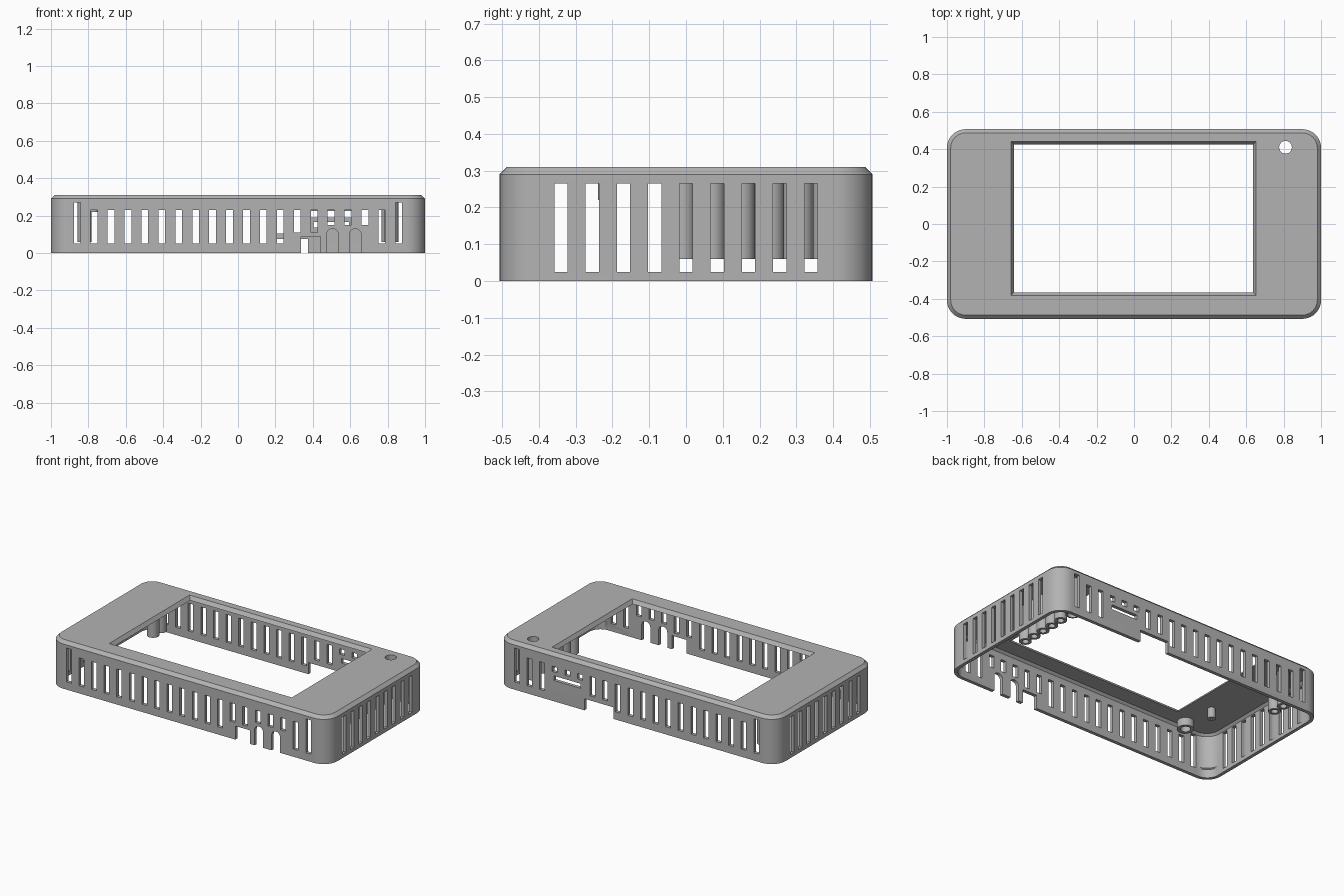
import bpy, bmesh
from math import sin, cos, pi, radians

cube = bpy.data.objects.get("Cube")
if cube:
    bpy.data.objects.remove(cube, do_unlink=True)

grey = bpy.data.materials.new("mid_grey")
grey.use_nodes = True
COLOUR = (0.45, 0.45, 0.45, 1)
grey.diffuse_color = COLOUR
grey.node_tree.nodes["Principled BSDF"].inputs["Base Color"].default_value = COLOUR


def finish(name, bm):
    bmesh.ops.recalc_face_normals(bm, faces=bm.faces)
    mesh = bpy.data.meshes.new(name)
    bm.to_mesh(mesh)
    bm.free()
    mesh.materials.append(grey)
    ob = bpy.data.objects.new(name, mesh)
    bpy.context.collection.objects.link(ob)
    return ob


def add_loft(bm, loops, closed=False):
    """Join equal loops of points into a solid, capped or closed on itself."""
    rows = [[bm.verts.new(p) for p in loop] for loop in loops]
    pairs = list(zip(rows, rows[1:])) + ([(rows[-1], rows[0])] if closed else [])
    n = len(rows[0])
    for a, b in pairs:
        for i in range(n):
            j = (i + 1) % n
            bm.faces.new((a[i], a[j], b[j], b[i]))
    if not closed:
        bm.faces.new(rows[0][::-1])
        bm.faces.new(rows[-1])


def rounded(x0, x1, y0, y1, r, z, segs=10):
    """Rectangle outline with round corners."""
    if r == 0:
        return [(x0, y0, z), (x1, y0, z), (x1, y1, z), (x0, y1, z)]
    centres = [(x1 - r, y1 - r), (x0 + r, y1 - r), (x0 + r, y0 + r), (x1 - r, y0 + r)]
    return [(cx + r * cos(a), cy + r * sin(a), z)
            for k, (cx, cy) in enumerate(centres)
            for a in [(k + s / segs) * pi / 2 for s in range(segs + 1)]]


def block(name, rings):
    bm = bmesh.new()
    add_loft(bm, [rounded(*ring) for ring in rings])
    return finish(name, bm)


def box_ring(inset, r, z):
    return (-1 + inset, 1 - inset, -0.507 + inset, 0.507 - inset, r, z)


def circle(x, y, r, z, n=24):
    return [(x + r * cos(2 * pi * i / n), y + r * sin(2 * pi * i / n), z) for i in range(n)]


def tube(name, x, y, outer, inner, z0, z1):
    bm = bmesh.new()
    add_loft(bm, [circle(x, y, inner, z0), circle(x, y, outer, z0),
                  circle(x, y, outer, z1), circle(x, y, inner, z1)], closed=True)
    return finish(name, bm)


def cut(target, cutter):
    mod = target.modifiers.new("cut", "BOOLEAN")
    mod.operation = "DIFFERENCE"
    mod.solver = "EXACT"
    mod.object = cutter
    bpy.context.view_layer.objects.active = target
    bpy.ops.object.modifier_apply(modifier=mod.name)
    bpy.data.objects.remove(cutter, do_unlink=True)


def rect(c, w, z0, z1):
    return [(c - w / 2, z0), (c + w / 2, z0), (c + w / 2, z1), (c - w / 2, z1)]


def arch(c, r, top):
    arc = [(c + r * cos(pi * i / 12), top - r + r * sin(pi * i / 12)) for i in range(13)]
    return [(c - r, -0.05), (c + r, -0.05)] + arc


# Hollow case with chamfered top and thickened inner corners
case = block("case", [box_ring(0, 0.1, 0), box_ring(0, 0.1, 0.29), box_ring(0.02, 0.08, 0.31)])
cut(case, block("cavity", [box_ring(0.022, 0.078, -0.05), box_ring(0.022, 0.078, 0.055),
                           box_ring(0.022, 0.1, 0.06), box_ring(0.022, 0.1, 0.272),
                           box_ring(0.036, 0.086, 0.286)]))

# Sloped screen opening and round hole
cut(case, block("window", [(-0.63, 0.627, -0.354, 0.414, 0, 0.27),
                           (-0.66, 0.656, -0.384, 0.444, 0, 0.314)]))
HOLE = (0.81, 0.41)
bm = bmesh.new()
add_loft(bm, [circle(*HOLE, 0.034, 0.2), circle(*HOLE, 0.034, 0.4)])
cut(case, finish("hole", bm))

# Vents and ports in the long walls
WIDTH, PITCH = 0.036, 0.0905
front, back = [], []
for i in range(20):
    x = -0.86 + PITCH * i
    top = 0.27 if i in (0, 19) else 0.23
    front_low = 0.11 if i in (13, 14) else 0.15 if i in (15, 16, 17) else 0.05
    front.append(rect(x, WIDTH, front_low, top))
    if i in (14, 15, 16):
        back.append(rect(x, WIDTH, 0.19, 0.225))
    else:
        back.append(rect(x, WIDTH, 0.105 if i in (12, 13) else 0.05, top))
front += [rect(0.388, 0.105, -0.05, 0.088), arch(0.505, 0.031, 0.13), arch(0.627, 0.031, 0.13)]
back += [rect(0.27, 0.21, -0.05, 0.075), rect(0.498, 0.19, 0.135, 0.165)]

bm = bmesh.new()
for side, shapes in ((-1, front), (1, back)):
    for shape in shapes:
        add_loft(bm, [[(x, side * d, z) for x, z in shape] for d in (0.45, 0.6)])
cut(case, finish("long_wall_cuts", bm))

# Vents in the short walls
bm = bmesh.new()
for side in (-1, 1):
    for i in range(-4, 5):
        shape = rect(i * 0.085, WIDTH, 0.025, 0.265)
        add_loft(bm, [[(side * d, y, z) for y, z in shape] for d in (0.94, 1.1)])
cut(case, finish("short_wall_cuts", bm))

# Hollow columns under the top plate
parts = [case]
for i in range(5):
    parts.append(tube(f"right_column_{i + 1}", 0.82, -0.01 + 0.08 * i, 0.037, 0.02, 0.06, 0.29))
for i in range(2):
    parts.append(tube(f"left_column_{i + 1}", -0.82, 0.3 + 0.08 * i, 0.037, 0.02, 0.06, 0.29))
parts.append(tube("hole_sleeve", *HOLE, 0.043, 0.034, 0.06, 0.29))

# Short peg and ringed boss
parts.append(tube("peg", -0.772, -0.215, 0.024, 0.008, 0.22, 0.29))
parts.append(tube("boss", -0.75, -0.425, 0.05, 0.03, 0.235, 0.29))

bpy.ops.object.select_all(action="DESELECT")
for ob in parts:
    ob.select_set(True)
bpy.context.view_layer.objects.active = case
bpy.ops.object.shade_smooth_by_angle(angle=radians(30))
